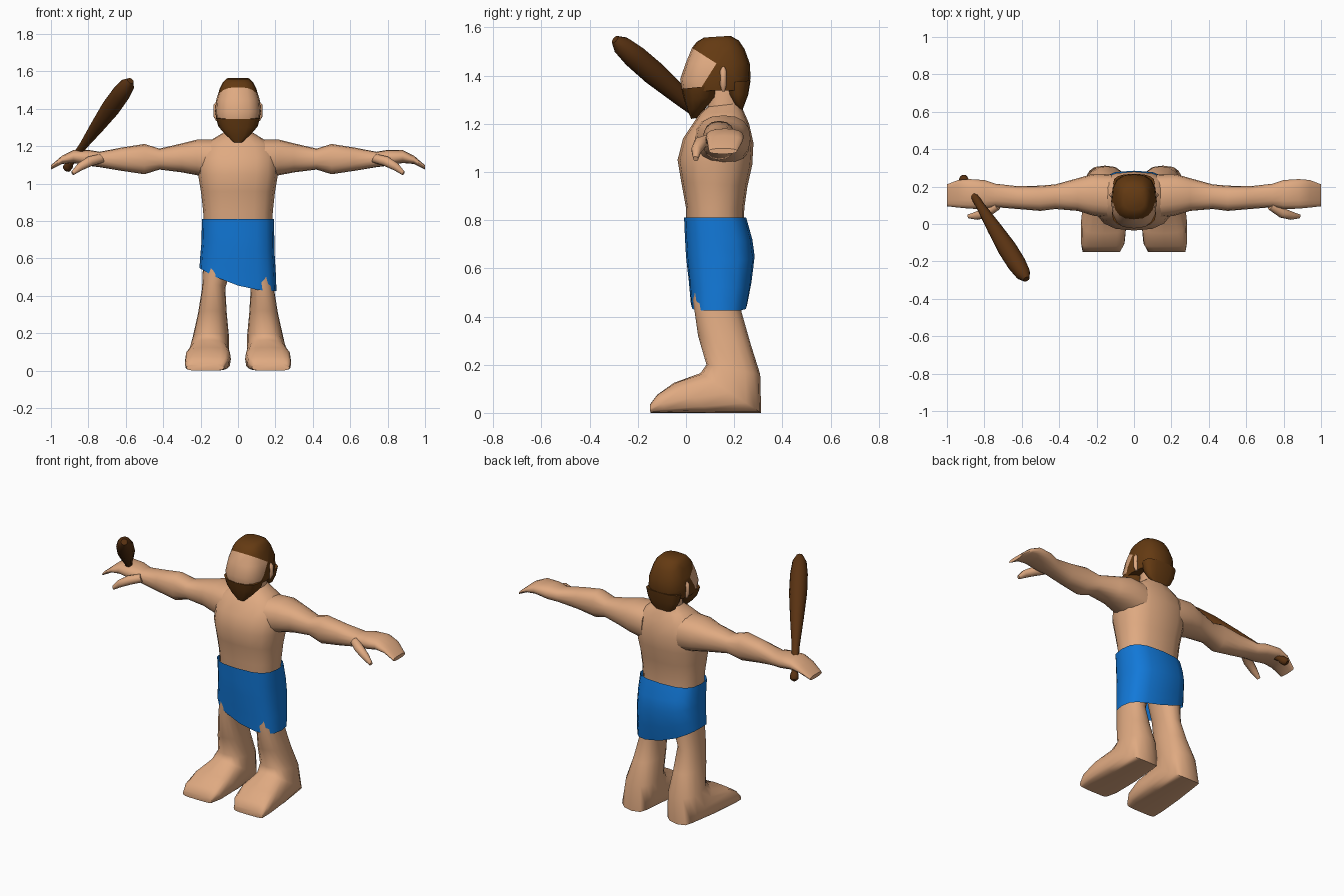
import bpy, bmesh, math
from mathutils import Vector


def material(name, rgb):
    m = bpy.data.materials.new(name)
    m.diffuse_color = (*rgb, 1)
    return m


SKIN = material("tan skin", (0.74, 0.40, 0.22))
HAIR = material("brown hair", (0.127, 0.042, 0.006))
WOOD = material("dark brown wood", (0.10, 0.032, 0.006))
BLUE = material("blue cloth", (0.006, 0.19, 0.69))


def ring(a, b, side, n=2.3, count=16):
    """Superellipse loop: a and b are opposite points, side is the other half axis."""
    a, b, side = Vector(a), Vector(b), Vector(side)
    mid, half = (a + b) / 2, (a - b) / 2
    pts = []
    for i in range(count):
        t = 2 * math.pi * i / count
        c, s = math.cos(t), math.sin(t)
        pts.append(mid + half * math.copysign(abs(c) ** (2 / n), c)
                   + side * math.copysign(abs(s) ** (2 / n), s))
    return pts


def loft(name, rings, mats, caps=True, angle=45, edit=None):
    bm = bmesh.new()
    loops = [[bm.verts.new(p) for p in r] for r in rings]
    n = len(loops[0])
    for lo, hi in zip(loops, loops[1:]):
        for i in range(n):
            j = (i + 1) % n
            bm.faces.new((lo[i], lo[j], hi[j], hi[i]))
    if caps:
        bm.faces.new(loops[0])
        bm.faces.new(loops[-1])
    bmesh.ops.recalc_face_normals(bm, faces=bm.faces)
    if edit:
        edit(bm)
    me = bpy.data.meshes.new(name)
    bm.to_mesh(me)
    bm.free()
    for m in mats:
        me.materials.append(m)
    ob = bpy.data.objects.new(name, me)
    bpy.context.collection.objects.link(ob)
    bpy.ops.object.select_all(action='DESELECT')
    ob.select_set(True)
    bpy.context.view_layer.objects.active = ob
    bpy.ops.object.shade_smooth_by_angle(angle=math.radians(angle))
    return ob


def body_rings(rows, n=2.3, x=0):
    """Rows of (front y, front z, back y, back z, half width)."""
    return [ring((x, fy, fz), (x, by, bz), (w, 0, 0), n) for fy, fz, by, bz, w in rows]


def tube(name, pts, radii, mat):
    pts = [Vector(p) for p in pts]
    axis = (pts[-1] - pts[0]).normalized()
    u = axis.cross(Vector((0, 0, 1))).normalized()
    v = axis.cross(u)
    return loft(name, [ring(p + u * r, p - u * r, v * r, 2, 12)
                       for p, r in zip(pts, radii)], [mat])


# torso and neck
loft("torso", body_rings([
    (.03, .60, .25, .60, .165), (.00, .76, .24, .76, .183), (.00, .85, .242, .85, .186),
    (-.02, .96, .255, .94, .197), (-.035, 1.05, .275, 1.03, .212),
    (-.012, 1.14, .28, 1.12, .215), (.035, 1.21, .262, 1.20, .19),
    (.06, 1.245, .24, 1.25, .12), (.09, 1.27, .225, 1.285, .07),
    (.10, 1.40, .23, 1.40, .065)], 2.5), [SKIN])

# arms: (x, top z, bottom z, front y, back y)
ARM = [(.12, 1.235, 1.02, .03, .265), (.22, 1.235, 1.045, .045, .268),
       (.30, 1.215, 1.06, .07, .245), (.42, 1.187, 1.075, .08, .212),
       (.50, 1.212, 1.05, .07, .205), (.62, 1.193, 1.068, .08, .202),
       (.74, 1.17, 1.088, .09, .215), (.80, 1.18, 1.095, .08, .235),
       (.88, 1.18, 1.11, .082, .24), (.94, 1.15, 1.105, .088, .235),
       (1.0, 1.098, 1.075, .095, .212)]
# legs: (front y, front z, back y, back z, centre x, half width, squareness)
LEG = [(.03, .62, .24, .62, .10, .085, 2.2), (.03, .46, .23, .42, .13, .062, 2.2),
       (.05, .32, .267, .29, .137, .077, 2.3), (.085, .20, .308, .16, .145, .097, 2.4),
       (.06, .165, .312, 0, .155, .108, 2.8), (-.05, .125, .10, 0, .16, .122, 3.5),
       (-.12, .075, -.08, 0, .167, .117, 4), (-.15, .035, -.148, 0, .175, .10, 4)]

for s, tag in ((1, "left"), (-1, "right")):
    loft(tag + "_arm", [ring((s * x, (yf + yb) / 2, zt), (s * x, (yf + yb) / 2, zb),
                             (0, (yb - yf) / 2, 0), 2.4)
                        for x, zt, zb, yf, yb in ARM], [SKIN])
    tube(tag + "_thumb", [(s * .73, .10, 1.135), (s * .79, .06, 1.12),
                          (s * .845, .043, 1.09), (s * .885, .04, 1.055)],
         [.025, .027, .022, .011], SKIN)
    loft(tag + "_leg", [ring((s * x, fy, fz), (s * x, by, bz), (w, 0, 0), n)
                        for fy, fz, by, bz, x, w, n in LEG], [SKIN], angle=50)
    tube(tag + "_ear", [(s * .112, .155, 1.335), (s * .118, .155, 1.36),
                        (s * .118, .155, 1.42), (s * .114, .155, 1.435)],
         [.006, .013, .013, .006], SKIN)


# wrapped cloth with a slanting hem, low on the left side
def slant(bm):
    for v in bm.verts:
        k = v.co.z
        hem = .425 + .12 * max(0, (.2 - v.co.x) / .4) ** 2
        v.co.z = .81 + (hem - .81) * k


loft("loincloth", body_rings([
    (-.008, 0, .25, 0, .192), (-.004, .25, .275, .25, .194), (.0, .45, .285, .45, .195),
    (.012, .75, .272, .75, .202), (.02, 1, .255, 1, .206)], 2.9),
    [BLUE], caps=False, edit=slant)


# head: cut along the hairline, beard top and sideburn, then coloured by region
def paint_head(bm):
    for (y0, z0), (y1, z1) in (((.03, 1.512), (.13, 1.448)), ((0, 1.345), (1, 1.345)),
                               ((.06, 1.345), (.12, 1.44))):
        bmesh.ops.bisect_plane(bm, geom=bm.verts[:] + bm.edges[:] + bm.faces[:],
                               plane_co=(0, y0, z0), plane_no=(0, z1 - z0, y0 - y1))
    for f in bm.faces:
        c = f.calc_center_median()
        below_hair = c.z < 1.512 - .64 * (c.y - .03)
        before_sideburn = c.y < .06 + .632 * (c.z - 1.345)
        f.material_index = 0 if below_hair and before_sideburn and c.z > 1.345 else 1


loft("head", body_rings([
    (.075, 1.558, .185, 1.565, .06), (.045, 1.54, .22, 1.545, .08),
    (.025, 1.515, .243, 1.51, .096), (-.002, 1.45, .265, 1.45, .116),
    (-.024, 1.385, .268, 1.39, .122), (-.016, 1.335, .258, 1.34, .115)], 2.6),
    [SKIN, HAIR], edit=paint_head)

# beard and hair at the nape
loft("beard", body_rings([
    (-.019, 1.345, .13, 1.36, .118), (-.008, 1.30, .125, 1.31, .105),
    (.006, 1.255, .09, 1.275, .07), (.022, 1.22, .045, 1.225, .025)], 2.5), [HAIR])
loft("nape_hair", body_rings([
    (.165, 1.37, .268, 1.38, .112), (.175, 1.32, .258, 1.32, .10),
    (.20, 1.28, .243, 1.28, .08), (.215, 1.258, .235, 1.258, .05)], 2.6), [HAIR])

# club held in the right hand
start, end = Vector((-.92, .253, 1.075)), Vector((-.575, -.295, 1.55))
PROFILE = [(0, .012), (.015, .024), (.045, .024), (.07, .017), (.28, .023), (.5, .039),
           (.7, .051), (.85, .05), (.95, .04), (1, .018)]
tube("club", [start.lerp(end, t) for t, _ in PROFILE], [r for _, r in PROFILE], WOOD)
